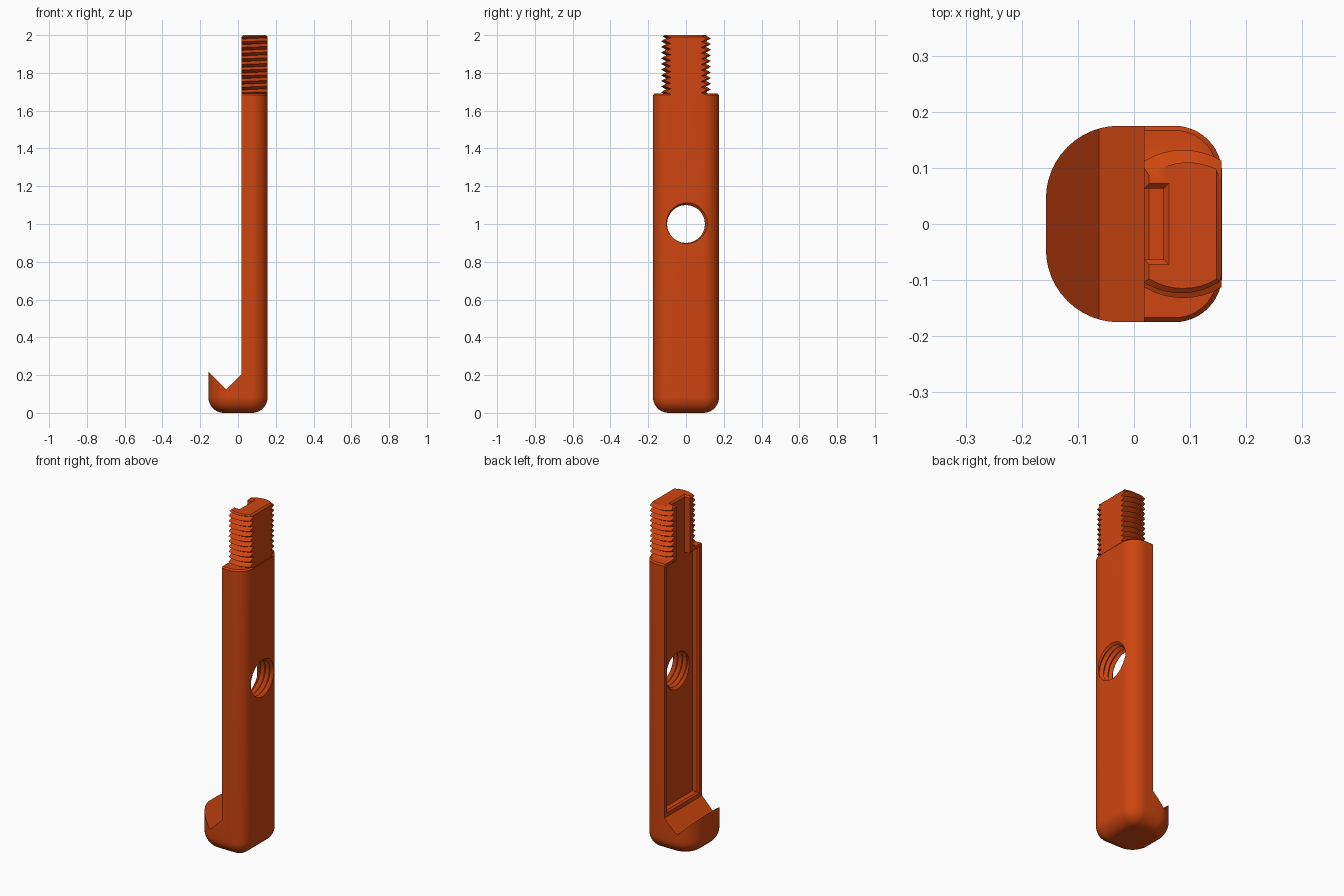
import bpy
import bmesh
from math import sin, cos, pi, tau
from mathutils import Matrix, Vector

cube = bpy.data.objects.get("Cube")
if cube:
    bpy.data.objects.remove(cube, do_unlink=True)

orange = bpy.data.materials.new("burnt_orange")
orange.use_nodes = True
colour = (0.62, 0.06, 0.005, 1)
orange.diffuse_color = colour
orange.node_tree.nodes["Principled BSDF"].inputs["Base Color"].default_value = colour

X0, X1, HALF_Y = 0.018, 0.157, 0.175   # grip face, outer face, half width
SHOULDER, TOP = 1.69, 2.0
SHANK_X = 0.0875


def finish(bm, name):
    bmesh.ops.recalc_face_normals(bm, faces=bm.faces)
    mesh = bpy.data.meshes.new(name)
    bm.to_mesh(mesh)
    bm.free()
    mesh.materials.append(orange)
    obj = bpy.data.objects.new(name, mesh)
    bpy.context.collection.objects.link(obj)
    return obj


def loft(name, rings):
    """Closed solid through rings of equal point count."""
    bm = bmesh.new()
    loops = [[bm.verts.new(p) for p in ring] for ring in rings]
    for a, b in zip(loops, loops[1:]):
        for i in range(len(a)):
            j = (i + 1) % len(a)
            bm.faces.new((a[i], a[j], b[j], b[i]))
    bm.faces.new(loops[0][::-1])
    bm.faces.new(loops[-1])
    return finish(bm, name)


def rounded(z, inset=0.0, steps=12):
    """Body outline: large radii on the hook side, smaller on the outer side."""
    pts = []
    for k, (sx, sy, r) in enumerate([(1, 1, 0.085), (-1, 1, 0.13),
                                     (-1, -1, 0.13), (1, -1, 0.085)]):
        cx, cy = sx * (X1 - r), sy * (HALF_Y - r)
        for s in range(steps + 1):
            t = (k + s / steps) * pi / 2
            pts.append((cx + (r - inset) * cos(t), cy + (r - inset) * sin(t), z))
    return pts


def rect_z(z, xa, xb, y):
    return [(xa, -y, z), (xb, -y, z), (xb, y, z), (xa, y, z)]


def rect_x(x, y, za, zb):
    return [(x, -y, za), (x, y, za), (x, y, zb), (x, -y, zb)]


def circle(z, r, n=48):
    return [(SHANK_X + r * cos(tau * i / n), r * sin(tau * i / n), z) for i in range(n)]


def screw(name, root, crest, pitch, turns, n=48):
    """Solid helical thread along z, starting at z = 0."""
    bm = bmesh.new()
    rows = []
    for k in range(turns * 2 + 1):
        r = crest if k % 2 else root
        rows.append([bm.verts.new((r * cos(tau * a / n), r * sin(tau * a / n),
                                   pitch * (k / 2 + a / n))) for a in range(n)])

    def vert(k, a):
        return rows[k + 2][0] if a == n else rows[k][a]

    for k in range(len(rows) - 3):
        for a in range(n):
            bm.faces.new((vert(k, a), vert(k, a + 1), vert(k + 1, a + 1), vert(k + 1, a)))
    for v in [v for v in bm.verts if not v.link_faces]:
        bm.verts.remove(v)
    length = max(v.co.z for v in bm.verts)
    low = bm.verts.new((0, 0, 0))
    high = bm.verts.new((0, 0, length))
    for e in [e for e in bm.edges if e.is_boundary]:
        mid = (e.verts[0].co.z + e.verts[1].co.z) / 2
        bm.faces.new((*e.verts, low if mid < length / 2 else high))
    return finish(bm, name)


def combine(obj, other, operation):
    mod = obj.modifiers.new(operation, 'BOOLEAN')
    mod.operation = operation
    mod.solver = 'EXACT'
    mod.object = other
    bpy.context.view_layer.objects.active = obj
    bpy.ops.object.modifier_apply(modifier=mod.name)
    bpy.data.objects.remove(other, do_unlink=True)


# Body with rounded foot and softened shoulder
FOOT = 0.085
rings = [rounded(FOOT * (1 - cos(t)), FOOT * (1 - sin(t)) * 0.97)
         for t in [i * pi / 20 for i in range(11)]]
rings += [rounded(SHOULDER - 0.008), rounded(SHOULDER, 0.008)]
body = loft("hooked_clamp_bolt", rings)

# Threaded shank, flattened on the outer side and chamfered at the top
shank = screw("threaded_shank", 0.105, 0.132, 0.03, 15)
shank.data.transform(Matrix.Translation((SHANK_X, 0, 1.63)))
combine(shank, loft("shank_flats", [
    rect_z(SHOULDER - 0.006, -0.1, X1 - 0.0007, 0.2),
    rect_z(TOP - 0.009, -0.1, X1 - 0.0007, 0.2),
    rect_z(TOP, -0.1, X1 - 0.01, 0.2)]), 'INTERSECT')
combine(shank, loft("shank_chamfer", [
    circle(1.5, 0.14), circle(1.978, 0.14), circle(2.013, 0.1)]), 'INTERSECT')
combine(body, shank, 'UNION')

# Grip face and V-shaped hook
hook = [(-0.3, 0.361), (-0.062, 0.123), (X0, 0.203), (X0, TOP - 0.009),
        (X0 + 0.03, TOP + 0.021), (-0.3, TOP + 0.021)]
combine(body, loft("hook_cutter", [[(x, y, z) for x, z in hook]
                                   for y in (-0.4, 0.4)]), 'DIFFERENCE')

# Wide recess in the grip face with a bevelled rim
FLOOR = 0.055
combine(body, loft("recess_cutter", [
    rect_x(FLOOR, 0.14, 0.235, 1.665),
    rect_x(X0 + 0.009, 0.14, 0.235, 1.665),
    rect_x(X0 - 0.009, 0.158, 0.217, 1.683)]), 'DIFFERENCE')

# Narrow slot through the shank, flared at the top
combine(body, loft("slot_cutter", [
    rect_z(1.63, -0.1, FLOOR - 0.002, 0.063),
    rect_z(TOP - 0.009, -0.1, FLOOR - 0.002, 0.063),
    rect_z(TOP + 0.009, -0.1, FLOOR + 0.016, 0.081)]), 'DIFFERENCE')

# Threaded cross hole
hole = screw("hole_cutter", 0.1, 0.115, 0.03, 11)
hole.data.transform(Matrix.Translation((-0.05, 0, 1.0)) @ Matrix.Rotation(pi / 2, 4, 'Y'))
combine(body, hole, 'DIFFERENCE')

# Smooth fillets, crisp threads and edges
bpy.ops.object.select_all(action='DESELECT')
body.select_set(True)
bpy.context.view_layer.objects.active = body
bpy.ops.object.shade_smooth_by_angle(angle=pi / 6)
